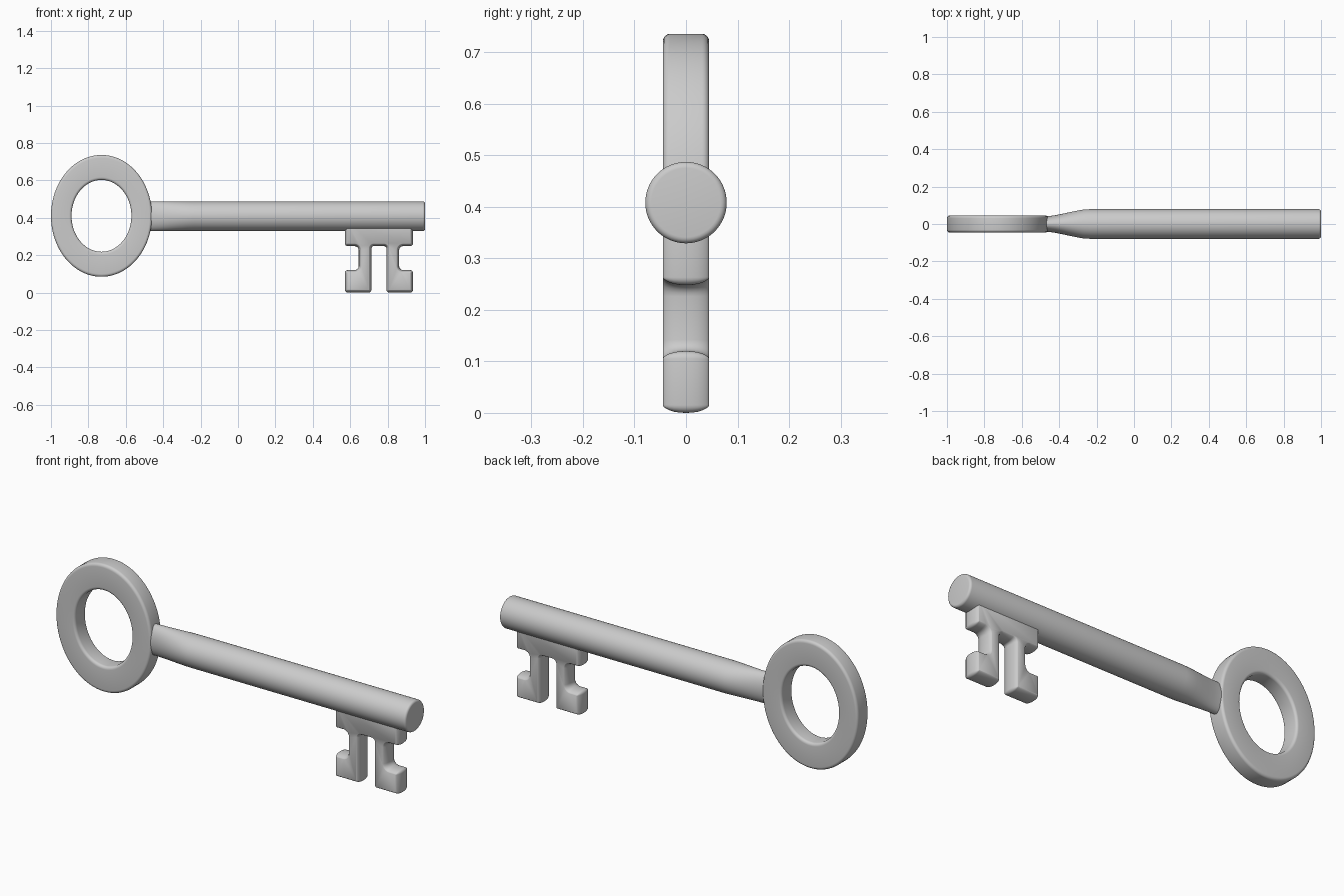
import bpy, bmesh, math
from mathutils import Vector

if "Cube" in bpy.data.objects:
    bpy.data.objects.remove(bpy.data.objects["Cube"])


def make_object(name, rings, loop=False):
    """Skin a list of equal closed rings; cap the ends or close the loop."""
    bm = bmesh.new()
    vs = [[bm.verts.new(p) for p in ring] for ring in rings]
    n = len(vs[0])
    pairs = list(zip(vs, vs[1:])) + ([(vs[-1], vs[0])] if loop else [])
    for a, b in pairs:
        for i in range(n):
            j = (i + 1) % n
            bm.faces.new((a[i], a[j], b[j], b[i]))
    if not loop:
        bm.faces.new(vs[0])
        bm.faces.new(vs[-1])
    bmesh.ops.recalc_face_normals(bm, faces=bm.faces[:])
    mesh = bpy.data.meshes.new(name)
    bm.to_mesh(mesh)
    bm.free()
    obj = bpy.data.objects.new(name, mesh)
    bpy.context.collection.objects.link(obj)
    bpy.ops.object.select_all(action='DESELECT')
    obj.select_set(True)
    bpy.context.view_layer.objects.active = obj
    bpy.ops.object.shade_smooth_by_angle(angle=math.radians(35))
    return obj


def round_corners(corners, steps=5):
    """Replace each (x, z, radius) corner by a tangent curve."""
    out = []
    for i, (x, z, r) in enumerate(corners):
        c = Vector((x, z))
        a = (Vector(corners[i - 1][:2]) - c).normalized() * r
        b = (Vector(corners[(i + 1) % len(corners)][:2]) - c).normalized() * r
        for k in range(steps + 1):
            t = math.radians(90 * k / steps)
            out.append(c + a * (1 - math.sin(t)) + b * (1 - math.cos(t)))
    return out


def inset(points, d):
    """Move a counter-clockwise outline inwards by d."""
    out = []
    for i, p in enumerate(points):
        e1 = (p - points[i - 1]).normalized()
        e2 = (points[(i + 1) % len(points)] - p).normalized()
        n1, n2 = Vector((-e1.y, e1.x)), Vector((-e2.y, e2.x))
        out.append(p + (n1 + n2) * (d / (1 + n1.dot(n2))))
    return out


HALF = 0.045      # half thickness of bow and bit
AXIS_Z = 0.408    # height of the shaft axis

# Bow: rounded rectangular section swept around an ellipse
section = round_corners([(0, -HALF, .014), (1, -HALF, .014),
                         (1, HALF, .014), (0, HALF, .014)])
# section x is 0..1 across the band, so rebuild it at the real band width
band = 0.12
section = round_corners([(0, -HALF, .014), (band, -HALF, .014),
                         (band, HALF, .014), (0, HALF, .014)])
rings = []
for i in range(96):
    t = 2 * math.pi * i / 96
    ring = []
    for s, y in section:
        f = s / band
        rx, rz = .16 + .11 * f, .192 + .1335 * f
        ring.append((-.73 + rx * math.cos(t), y, .41 + rz * math.sin(t)))
    rings.append(ring)
make_object("bow", rings, loop=True)

# Shaft: round bar, flattened sideways where it meets the bow
stations = [(-.475, .041, .079), (-.455, .042, .079), (-.42, .047, .079),
            (-.38, .055, .079), (-.34, .064, .079), (-.30, .072, .079),
            (-.27, .077, .079), (-.235, .079, .079)]
for k in range(6):
    a = math.radians(90 * k / 5)
    r = .067 + .012 * math.cos(a)
    stations.append((.985 + .012 * math.sin(a) + .003, r, r))
shaft = [[(x, ry * math.cos(2 * math.pi * i / 64),
           AXIS_Z + rz * math.sin(2 * math.pi * i / 64)) for i in range(64)]
         for x, ry, rz in stations]
make_object("shaft", shaft)

# Bit: mirrored half outline (offset from centre, z, corner radius)
CX = .7535
half = [(.04, .248, .012), (.04, 0, .015), (.182, 0, .015), (.182, .12, .015),
        (.108, .12, .022), (.108, .248, .022), (.182, .248, .015),
        (.182, .39, .015)]
corners = [(CX + x, z, r) for x, z, r in half]
corners += [(CX - x, z, r) for x, z, r in reversed(half)]
outline = round_corners(corners)
# crowned edge: small inset that grows towards the flat faces
crown = [(0, 0), (.012, .0006), (.023, .0022), (.032, .005), (.039, .0085),
         (.043, .0115), (HALF, .0145)]
layers = [(-y, d) for y, d in reversed(crown[1:])] + crown
make_object("bit", [[(p.x, y, p.y) for p in inset(outline, d)]
                    for y, d in layers])
